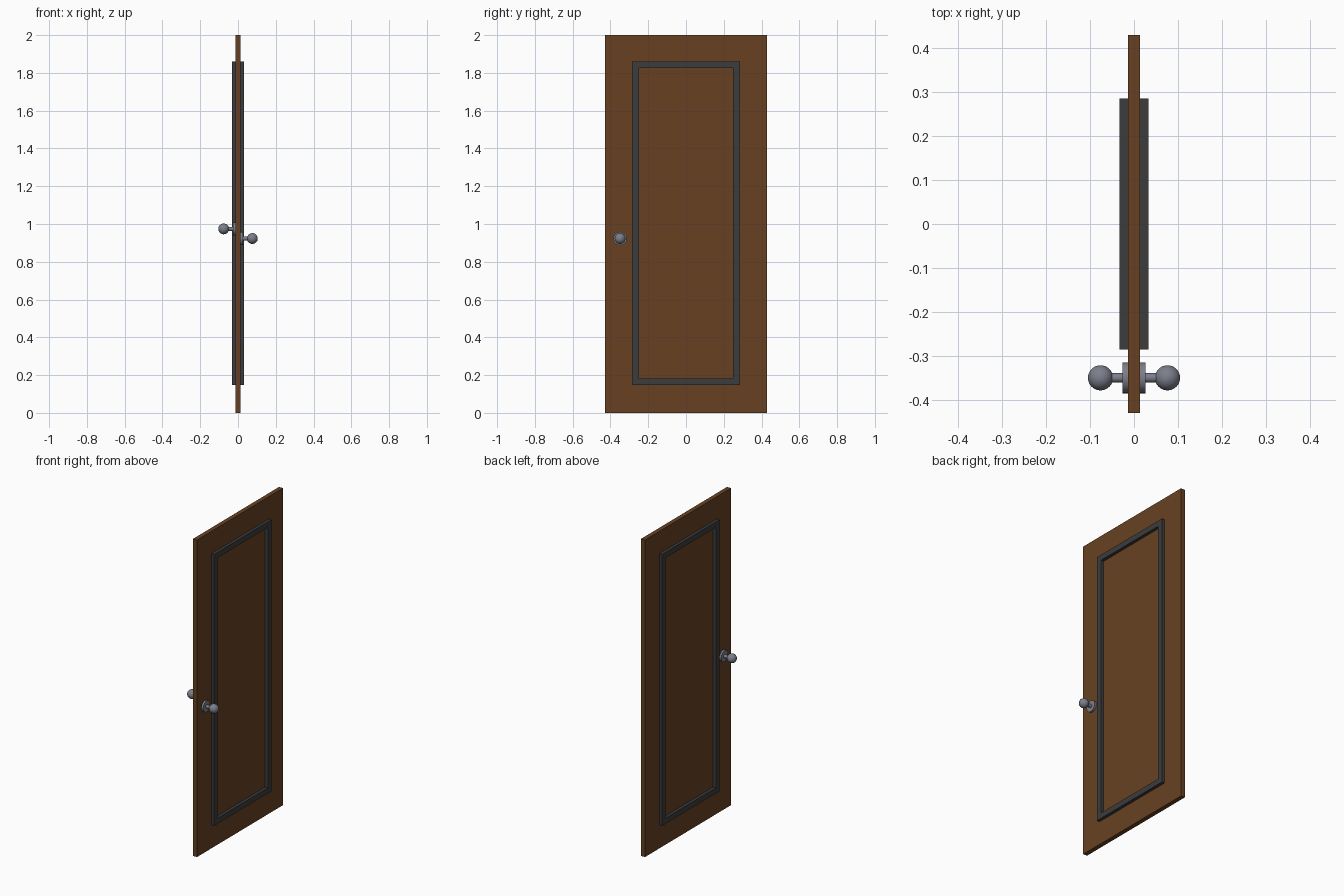
import bpy, bmesh, math
from mathutils import Matrix, Vector

if "Cube" in bpy.data.objects:
    bpy.data.objects.remove(bpy.data.objects["Cube"])


def material(name, rgb):
    m = bpy.data.materials.new(name)
    m.diffuse_color = (*rgb, 1)
    m.use_nodes = True
    m.node_tree.nodes["Principled BSDF"].inputs["Base Color"].default_value = m.diffuse_color
    return m


WOOD = material("brown wood", (0.135, 0.053, 0.016))
TRIM = material("dark grey trim", (0.045, 0.045, 0.045))
METAL = material("grey metal", (0.20, 0.21, 0.26))


def finish(name, bm, mat):
    bmesh.ops.recalc_face_normals(bm, faces=bm.faces)
    me = bpy.data.meshes.new(name)
    bm.to_mesh(me)
    bm.free()
    ob = bpy.data.objects.new(name, me)
    bpy.context.collection.objects.link(ob)
    me.materials.append(mat)
    return ob


def box(name, lo, hi, mat):
    lo, hi = Vector(lo), Vector(hi)
    bm = bmesh.new()
    bmesh.ops.create_cube(bm, size=1, matrix=Matrix.Translation((lo + hi) / 2)
                          @ Matrix.Diagonal((*(hi - lo), 1)))
    return finish(name, bm, mat)


def trim_frame(name, x0, x1, half_w, z0, z1, width):
    """Rectangular ring with a rectangular cross-section."""
    bm = bmesh.new()
    loops = []
    for x, inset in ((x0, 0), (x1, 0), (x1, width), (x0, width)):
        w, b, t = half_w - inset, z0 + inset, z1 - inset
        loops.append([bm.verts.new((x, y, z))
                      for y, z in ((-w, b), (w, b), (w, t), (-w, t))])
    for i in range(4):
        a, b = loops[i], loops[(i + 1) % 4]
        for j in range(4):
            k = (j + 1) % 4
            bm.faces.new((a[j], a[k], b[k], b[j]))
    return finish(name, bm, TRIM)


def knob(name, side, y, z):
    """Rosette, stem and ball along the x axis."""
    bm = bmesh.new()
    turn = Matrix.Rotation(math.pi / 2, 4, 'Y')
    for x0, x1, r in ((0.012, 0.026, 0.035), (0.02, 0.06, 0.0105)):
        bmesh.ops.create_cone(
            bm, cap_ends=True, segments=32, radius1=r, radius2=r, depth=x1 - x0,
            matrix=Matrix.Translation((side * (x0 + x1) / 2, y, z)) @ turn)
    bmesh.ops.create_uvsphere(
        bm, u_segments=32, v_segments=16, radius=0.0285,
        matrix=Matrix.Translation((side * 0.076, y, z)) @ turn)
    ob = finish(name, bm, METAL)
    bpy.ops.object.select_all(action='DESELECT')
    ob.select_set(True)
    bpy.context.view_layer.objects.active = ob
    bpy.ops.object.shade_smooth_by_angle(angle=math.radians(40))


# Door slab
box("door_slab", (-0.014, -0.429, 0), (0.014, 0.429, 2), WOOD)

# Raised trim and knob on each face
for side, label, knob_z in ((1, "right", 0.923), (-1, "left", 0.974)):
    trim_frame(label + "_trim_frame", side * 0.012, side * 0.033,
               0.285, 0.147, 1.86, 0.035)
    knob(label + "_knob", side, -0.349, knob_z)
